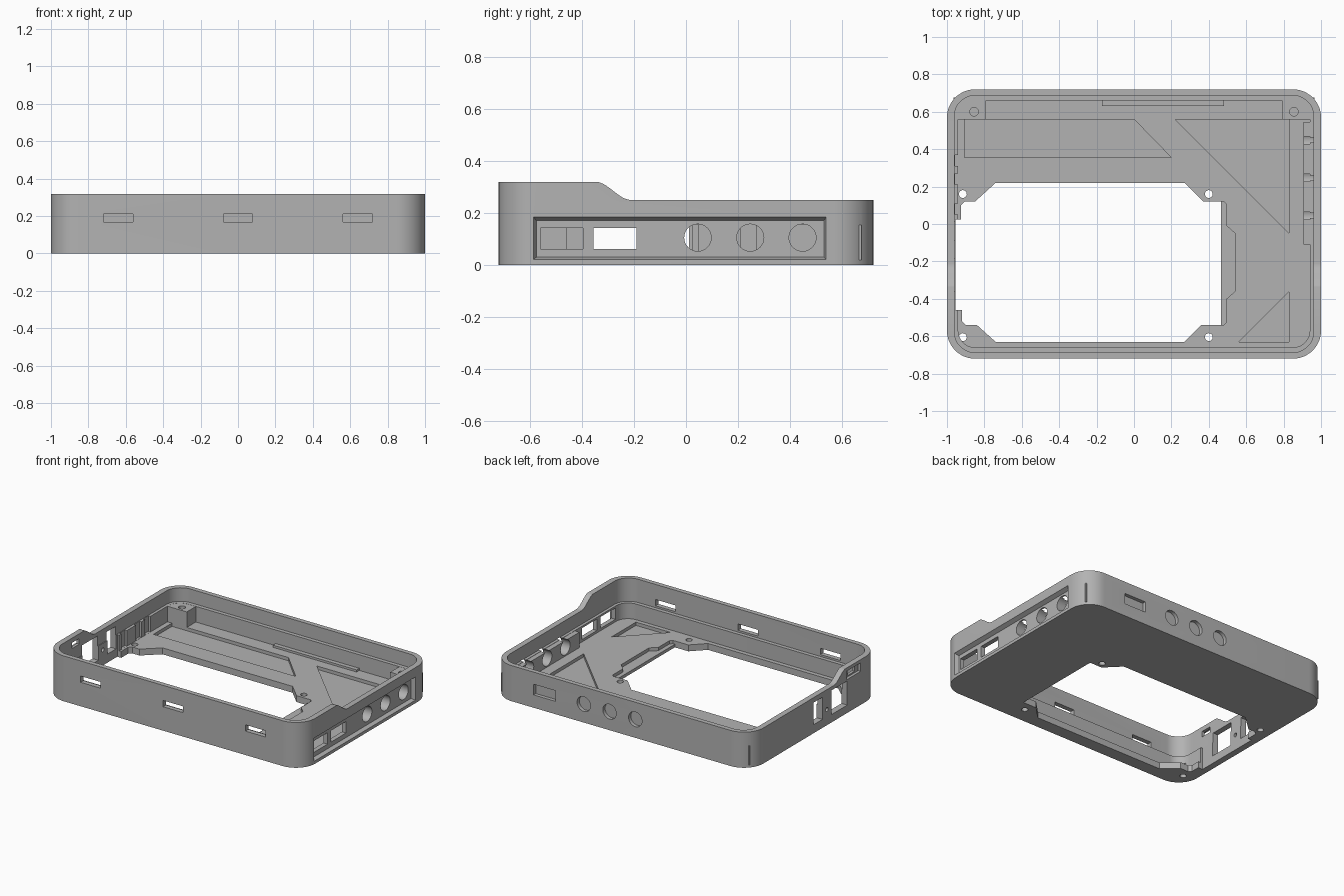
import bpy, bmesh, math

if "Cube" in bpy.data.objects:
    bpy.data.objects.remove(bpy.data.objects["Cube"], do_unlink=True)

grey = bpy.data.materials.new("plain grey")
grey.use_nodes = True
colour = (0.45, 0.45, 0.45, 1)
grey.diffuse_color = colour
grey.node_tree.nodes["Principled BSDF"].inputs["Base Color"].default_value = colour


def prism(name, pts, lo, hi, axis="z", end_pts=None):
    """Solid between two matching outlines along an axis."""
    place = {"x": lambda p, d: (d, p[0], p[1]),
             "y": lambda p, d: (p[0], d, p[1]),
             "z": lambda p, d: (p[0], p[1], d)}[axis]
    bm = bmesh.new()
    a = [bm.verts.new(place(p, lo)) for p in pts]
    b = [bm.verts.new(place(p, hi)) for p in (end_pts or pts)]
    bm.faces.new(a)
    bm.faces.new(b)
    for i in range(len(a)):
        j = (i + 1) % len(a)
        bm.faces.new((a[i], a[j], b[j], b[i]))
    bmesh.ops.recalc_face_normals(bm, faces=bm.faces)
    mesh = bpy.data.meshes.new(name)
    bm.to_mesh(mesh)
    bm.free()
    mesh.materials.append(grey)
    ob = bpy.data.objects.new(name, mesh)
    bpy.context.collection.objects.link(ob)
    return ob


def rect(x0, x1, y0, y1):
    return [(x0, y0), (x1, y0), (x1, y1), (x0, y1)]


def circle(cx, cy, r, n=32):
    return [(cx + r * math.cos(t * math.tau / n), cy + r * math.sin(t * math.tau / n))
            for t in range(n)]


def rounded(hx, hy, r, n=12):
    pts = []
    for q, (sx, sy) in enumerate([(1, 1), (-1, 1), (-1, -1), (1, -1)]):
        for i in range(n + 1):
            t = (q + i / n) * math.pi / 2
            pts.append((sx * (hx - r) + r * math.cos(t), sy * (hy - r) + r * math.sin(t)))
    return pts


def combine(target, tool, operation="DIFFERENCE"):
    tool.hide_render = True
    mod = target.modifiers.new("shape", "BOOLEAN")
    mod.operation, mod.solver, mod.object = operation, "EXACT", tool
    bpy.context.view_layer.objects.active = target
    bpy.ops.object.modifier_apply(modifier=mod.name)
    bpy.data.objects.remove(tool, do_unlink=True)


def cut(*args, **kw):
    combine(case, prism("cutter", *args, **kw))


def add(*args, **kw):
    combine(case, prism("addition", *args, **kw), "UNION")


FLOOR, LEDGE, TOP = 0.045, 0.155, 0.318

# Outer shell, with the cavity and the stepped rim
case = prism("case_tray", rounded(1, 0.72, 0.15), 0, TOP)
cut(rounded(0.94, 0.66, 0.09), FLOOR, 1)
cut(rounded(0.96, 0.687, 0.11), LEDGE, 1)

# Rim falls in a smooth curve behind the front section
curve = [(-0.35 + 0.14 * i / 16, 0.25 + 0.035 * (1 + math.cos(math.pi * i / 16)))
         for i in range(17)]
cut([(-0.35, 0.6)] + curve + [(1, 0.25), (1, 0.6)], -1.2, 1.2, axis="x")

# Rear corner screw blocks
for s in (-1, 1):
    add(rect(*sorted((s * 0.79, s * 0.965)), 0.56, 0.675), 0.02, LEDGE - 0.001)
    cut(circle(s * 0.855, 0.6, 0.023, 20), 0.06, 0.3)

# Thickened wall behind the side jacks and low sill at the rear
add(rect(0.905, 0.95, -0.11, 0.545), 0.02, LEDGE - 0.002)
add(rect(-0.17, 0.48, 0.63, 0.68), 0.02, 0.06)

# Thin ledge around the right edge of the opening
cut([(0.4, 0.12), (0.48, 0.12), (0.495, 0.105), (0.495, -0.01), (0.54, -0.05),
     (0.54, -0.36), (0.495, -0.4), (0.495, -0.525), (0.48, -0.54), (0.4, -0.54)],
    0.022, 0.1)

# Large opening through the floor
cut([(-0.74, 0.22), (0.27, 0.22), (0.37, 0.12), (0.465, 0.12), (0.465, -0.54),
     (0.36, -0.54), (0.27, -0.63), (-0.74, -0.63), (-0.84, -0.54), (-0.9, -0.54),
     (-0.92, -0.52), (-0.92, -0.46), (-0.955, -0.46), (-0.955, 0.025), (-0.925, 0.025),
     (-0.925, 0.1), (-0.905, 0.12), (-0.85, 0.12)], -0.1, 0.6)

# Shallow floor pockets
for outline in ([(-0.905, 0.56), (0, 0.56), (0.2, 0.355), (-0.905, 0.355)],
                [(0.22, 0.56), (0.83, 0.56), (0.83, -0.05)],
                [(0.83, -0.36), (0.83, -0.63), (0.56, -0.63)]):
    cut(outline, 0.022, 0.1)

# Floor screw holes
for x in (-0.915, 0.4):
    for y in (0.16, -0.605):
        cut(circle(x, y, 0.021, 20), -0.1, 0.1)

# Front slots
for x in (-0.64, 0, 0.64):
    cut(rect(x - 0.078, x + 0.078, 0.168, 0.212), -0.8, -0.6, axis="y")

# Side recess with two ports and three jacks
cut(rect(-0.575, 0.53, 0.03, 0.17), 0.972, 1.004, axis="x",
    end_pts=rect(-0.588, 0.54, 0.02, 0.186))
for y0, y1 in ((-0.56, -0.395), (-0.355, -0.19)):
    cut(rect(y0, y1, 0.062, 0.142), 0.85, 1.1, axis="x")
for y in (0.045, 0.247, 0.448):
    cut(circle(y, 0.105, 0.052), 0.85, 1.1, axis="x")

# Blind jacks and port at the rear
for x in (-0.11, 0.09, 0.29):
    cut(circle(x, 0.13, 0.052), 0.695, 0.8, axis="y")
cut(rect(0.51, 0.68, 0.09, 0.165), 0.695, 0.8, axis="y")

# Opposite wall: two ports, a switch window with a shallow recess, inner reliefs
cut(rect(-0.085, 0.012, 0.06, 0.215), -1.1, -0.9, axis="x")
cut(rect(-0.36, -0.185, 0.055, 0.225), -1.1, -0.9, axis="x")
cut(rect(-0.51, -0.35, 0.235, 0.295), -1.1, -0.98, axis="x")
cut(rect(-0.47, -0.39, 0.245, 0.285), -1.1, -0.9, axis="x")
cut(circle(-0.135, 0.11, 0.014, 16), -1.1, -0.9, axis="x")
for y in (0.08, 0.24, 0.34):
    cut(rect(-0.956, -0.9, y - 0.03, y + 0.03), FLOOR + 0.001, 0.2)

# Smooth rounded walls with crisp edges
bpy.ops.object.select_all(action="DESELECT")
case.select_set(True)
bpy.context.view_layer.objects.active = case
bpy.ops.object.shade_smooth_by_angle(angle=math.radians(30))
